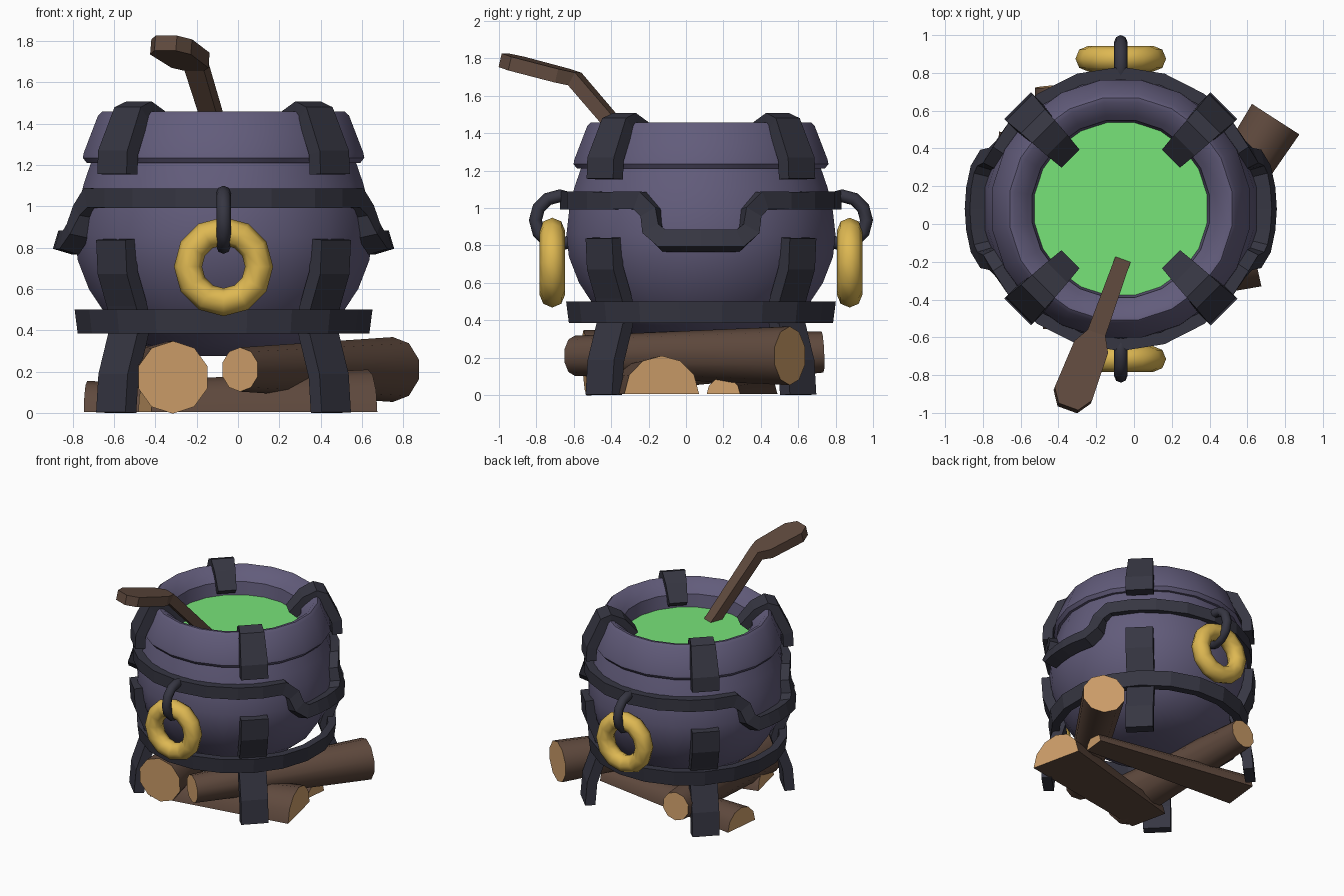
import bpy, bmesh, math
from mathutils import Vector as V

if "Cube" in bpy.data.objects:
    bpy.data.objects.remove(bpy.data.objects["Cube"])

C = V((-0.07, 0.08, 0))  # pot axis


def mat(name, r, g, b):
    m = bpy.data.materials.new(name)
    lin = lambda c: ((c / 255 + 0.055) / 1.055) ** 2.4
    m.diffuse_color = (lin(r), lin(g), lin(b), 1)
    m.use_nodes = True
    m.node_tree.nodes["Principled BSDF"].inputs["Base Color"].default_value = m.diffuse_color
    return m


PURPLE = mat("pot_purple", 98, 92, 123)
IRON = mat("dark_iron", 54, 54, 66)
GOLD = mat("gold", 222, 184, 82)
GREEN = mat("brew_green", 119, 227, 121)
BARK = mat("bark_brown", 96, 74, 62)
CUT = mat("cut_wood", 208, 160, 107)


def finish(name, bm, *mats):
    bmesh.ops.recalc_face_normals(bm, faces=bm.faces)
    me = bpy.data.meshes.new(name)
    bm.to_mesh(me)
    bm.free()
    ob = bpy.data.objects.new(name, me)
    bpy.context.collection.objects.link(ob)
    for m in mats:
        me.materials.append(m)
    return ob


def smooth(ob, angle):
    bpy.ops.object.select_all(action='DESELECT')
    ob.select_set(True)
    bpy.context.view_layer.objects.active = ob
    bpy.ops.object.shade_smooth_by_angle(angle=math.radians(angle))


def loft(name, rings, mats, closed=False, cap_index=0):
    """Skin between rings of equal point count."""
    bm = bmesh.new()
    vs = [[bm.verts.new(p) for p in ring] for ring in rings]
    n = len(vs[0])
    for i in range(len(vs) if closed else len(vs) - 1):
        a, b = vs[i], vs[(i + 1) % len(vs)]
        for j in range(n):
            bm.faces.new((a[j], a[(j + 1) % n], b[(j + 1) % n], b[j]))
    if not closed:
        for ring in (vs[0], vs[-1]):
            bm.faces.new(ring).material_index = cap_index
    return finish(name, bm, *mats)


def ribbon(name, path, widths, thick, m, side=None, normals=None, closed=False):
    """Flat bar swept along a path, with mitred corners."""
    rings, n = [], len(path)
    for i, p in enumerate(path):
        a = (p - path[i - 1]).normalized() if i or closed else None
        b = (path[(i + 1) % n] - p).normalized() if i < n - 1 or closed else None
        a, b = a or b, b or a
        t = (a + b).normalized()
        miter = min(1.3, 1 / max(0.3, t.dot(a)))
        w, h = widths[i] / 2, (thick[i] if isinstance(thick, list) else thick) / 2
        if side:
            s, h = side, h * miter
        else:
            s, w = t.cross(normals[i]).normalized(), w * miter
        u = s.cross(t).normalized()
        ring = [p + s * w + u * h, p - s * w + u * h, p - s * w - u * h, p + s * w - u * h]
        for q in ring:
            q.z = max(q.z, 0)
        rings.append(ring)
    return loft(name, rings, [m], closed)


def polar(r, a, z):
    return C + V((r * math.cos(a), r * math.sin(a), z))


def lathe(name, profile, m, seg=20, closed=False):
    rings = [[polar(r, 2 * math.pi * (k + .5) / seg, z) for k in range(seg)] for r, z in profile]
    return loft(name, rings, [m], closed)


# Pot with thick flared rim, and the brew inside it
pot = lathe("pot", [(.2, .275), (.42, .335), (.56, .45), (.66, .6), (.715, .74), (.728, .86),
                    (.712, 1.0), (.685, 1.11), (.65, 1.21), (.67, 1.21), (.69, 1.235), (.685, 1.26),
                    (.615, 1.44), (.595, 1.458), (.57, 1.455), (.5, 1.395), (.475, 1.37), (.458, 1.23)], PURPLE)
smooth(pot, 35)
lathe("brew", [(.46, 1.24), (.465, 1.27)], GREEN)

# Hoop resting on the legs
lathe("lower_hoop", [(.715, .385), (.73, .50), (.67, .50), (.655, .385)], IRON, closed=True)

# Wavy upper band: high at front and back, dipping at both sides and thicker there
quarter = [(0, .825, .765), (8, .825, .765), (15, .825, .765), (20, .88, .75), (21.5, .975, .735),
           (27, 1.04, .72), (40, 1.04, .72), (54, 1.04, .72), (72, 1.04, .72), (90, 1.04, .72)]
stations = {}
for a, z, r in quarter:
    for b in (a, 180 - a, 180 + a, (360 - a) % 360):
        stations[b] = (z, r)
path, normals, thick = [], [], []
for b in sorted(stations):
    z, r = stations[b]
    path.append(polar(r, math.radians(b), z))
    normals.append(V((math.cos(math.radians(b)), math.sin(math.radians(b)), .3 if z < .95 else 0)))
    thick.append(.1 if z < .95 else .065)
ribbon("wavy_band", path, [.093] * len(path), thick, IRON, normals=normals, closed=True)

# Four legs with straps, and four rim clamps, on the diagonals
LEG = [(.735, .84), (.725, .68), (.665, .53), (.635, .44), (.655, .37), (.72, .18), (.735, 0)]
CLAMP = [(.727, 1.155), (.722, 1.26), (.63, 1.45), (.58, 1.468), (.5, 1.43), (.405, 1.32)]
for k in range(4):
    a = math.radians(45 + 90 * k)
    side = V((-math.sin(a), math.cos(a), 0))
    ribbon(f"leg_{k + 1}", [polar(r, a, z) for r, z in LEG], [.2] * 7, .075, IRON, side=side)
    ribbon(f"rim_clamp_{k + 1}", [polar(r, a, z) for r, z in CLAMP],
           [.2, .2, .18, .17, .155, .135], .075, IRON, side=side)

# Gold ring handles hanging from iron links, front and back
for label, s in (("front", -1), ("back", 1)):
    for part, off, z, R, r, rot, m in (
            ("link", .755, .935, .13, .035, (0, math.pi / 2, 0), IRON),
            ("gold_ring", .795, .708, .172, .068, (math.pi / 2, 0, 0), GOLD)):
        bpy.ops.mesh.primitive_torus_add(major_segments=12, minor_segments=8, major_radius=R, minor_radius=r,
                                         location=C + V((0, s * off, z)), rotation=rot)
        ob = bpy.context.object
        ob.name = f"{label}_{part}"
        ob.data.materials.append(m)
        smooth(ob, 50)

# Wooden stirring paddle leaning over the front rim
A, B, E = V((-.065, -.205, 1.235)), V((-.205, -.595, 1.69)), V((-.35, -.975, 1.79))
ribbon("paddle", [A, B, B.lerp(E, .17), B.lerp(E, .82), E], [.085, .10, .19, .21, .11], .075, BARK,
       side=V((.94, -.34, 0)))


# Firewood: tapered round logs and split half logs
def log(name, p, q, rp, rq, half=False):
    p, q = V(p), V(q)
    d = (q - p).normalized()
    s = d.cross(V((0, 0, 1))).normalized()
    u = s.cross(d)
    n = 7 if half else 10
    angs = [math.pi * k / (n - 1) if half else 2 * math.pi * (k + .5) / n for k in range(n)]
    rings = [[c + s * r * math.cos(a) + u * r * math.sin(a) for a in angs] for c, r in ((p, rp), (q, rq))]
    ob = loft(name, rings, [BARK, CUT], cap_index=1)
    smooth(ob, 40)


log("log_left", (-.315, -.54, .172), (-.42, .73, .23), .176, .11)
log("log_right", (.01, -.595, .21), (.75, .555, .21), .107, .157)
log("split_log_front", (.63, -.13, .005), (-.45, -.37, .005), .205, .15, True)
log("split_log_back", (.55, .2, .005), (-.73, .34, .005), .09, .15, True)
